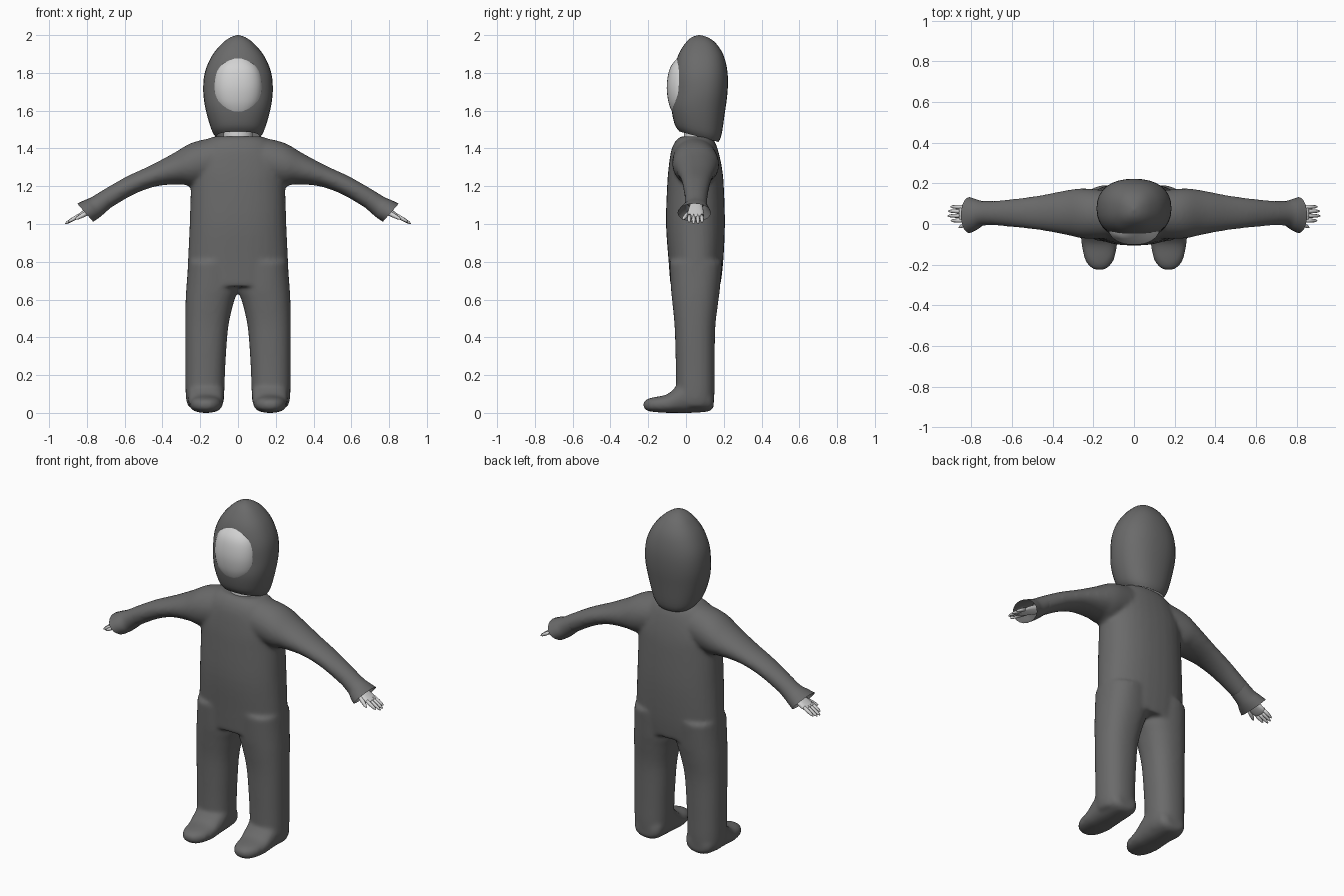
import bpy, bmesh, math
from mathutils import Vector


def material(name, v):
    m = bpy.data.materials.new(name)
    m.diffuse_color = (v, v, v, 1)
    return m


SUIT = material("suit grey", 0.145)
SKIN = material("pale grey skin", 0.65)


def spline(rows, steps):
    """Smoothly interpolate rows of ring parameters."""
    out, n = [], len(rows)
    for i in range(n - 1):
        p = [rows[max(0, min(n - 1, i + k))] for k in (-1, 0, 1, 2)]
        for s in range(steps):
            t = s / steps
            out.append([0.5 * (2 * b + (c - a) * t + (2 * a - 5 * b + 4 * c - d) * t * t
                               + (3 * b - a - 3 * c + d) * t ** 3)
                        for a, b, c, d in zip(*p)])
    return out + [list(rows[-1])]


def loft(bm, rings, power=2.0, segs=32, caps=(True, True), sx=1):
    """Skin rings of (centre, half axis A, half axis B); sx=-1 mirrors."""
    def pw(v):
        return math.copysign(abs(v) ** (2 / power), v)
    rows = []
    for c, a, b in rings:
        row = []
        for i in range(segs):
            t = 2 * math.pi * i / segs
            p = c + a * pw(math.cos(t)) + b * pw(math.sin(t))
            row.append(bm.verts.new((p.x * sx, p.y, p.z)))
        rows.append(row)
    faces = []
    for r, q in zip(rows, rows[1:]):
        for i in range(segs):
            j = (i + 1) % segs
            faces.append(bm.faces.new((r[i], r[j], q[j], q[i])))
    for row, cap in ((rows[0], caps[0]), (rows[-1], caps[1])):
        if cap:
            faces.append(bm.faces.new(row))
    bmesh.ops.recalc_face_normals(bm, faces=faces)


def upright(rows, steps=4, tilt=None):
    """Rows (z, x centre, x half width, y front, y back) to horizontal rings."""
    out = []
    for z, cx, rx, y0, y1 in spline(rows, steps):
        k = tilt(z) if tilt else 0
        ry = max((y1 - y0) / 2, 0.001)
        out.append((Vector((cx, (y0 + y1) / 2, z)), Vector((max(rx, 0.001), 0, 0)),
                    Vector((0, ry, -k * ry))))
    return out


def sideways(rows, steps=4):
    """Rows (top x, top z, bottom x, bottom z, y front, y back) to arm rings."""
    out = []
    for tx, tz, bx, bz, y0, y1 in spline(rows, steps):
        out.append((Vector(((tx + bx) / 2, (y0 + y1) / 2, (tz + bz) / 2)),
                    Vector(((tx - bx) / 2, 0, (tz - bz) / 2)), Vector((0, (y1 - y0) / 2, 0))))
    return out


def finish(name, bm, mat):
    me = bpy.data.meshes.new(name)
    bm.to_mesh(me)
    bm.free()
    for p in me.polygons:
        p.use_smooth = True
    me.materials.append(mat)
    ob = bpy.data.objects.new(name, me)
    bpy.context.collection.objects.link(ob)
    return ob


# one-piece suit: torso, legs, feet and sleeves fused together
bm = bmesh.new()
loft(bm, upright([(0.67, 0, 0.265, -0.082, 0.182), (0.8, 0, 0.265, -0.092, 0.197),
                  (1.0, 0, 0.256, -0.106, 0.206), (1.2, 0, 0.25, -0.1, 0.2),
                  (1.3, 0, 0.25, -0.092, 0.19), (1.39, 0, 0.21, -0.078, 0.17),
                  (1.44, 0, 0.17, -0.055, 0.15), (1.463, 0, 0.13, -0.03, 0.13)]), 2.3)
for s in (1, -1):
    loft(bm, upright([(0.03, 0.175, 0.085, -0.03, 0.135), (0.08, 0.175, 0.101, -0.05, 0.15),
                      (0.25, 0.173, 0.106, -0.054, 0.152), (0.45, 0.166, 0.114, -0.06, 0.155),
                      (0.58, 0.151, 0.127, -0.072, 0.17), (0.66, 0.137, 0.137, -0.08, 0.18),
                      (0.8, 0.134, 0.13, -0.088, 0.192)]), 2.3, sx=s)
    foot = []
    for y, rx, z0, z1 in spline([(0.147, 0.05, 0.03, 0.09), (0.12, 0.085, 0.008, 0.14),
                                 (0.03, 0.097, 0, 0.2), (-0.05, 0.093, 0, 0.14),
                                 (-0.1, 0.088, 0, 0.098), (-0.17, 0.074, 0.005, 0.083),
                                 (-0.208, 0.05, 0.012, 0.072), (-0.226, 0.022, 0.03, 0.056)], 4):
        foot.append((Vector((0.17, y, (z0 + z1) / 2)), Vector((rx, 0, 0)),
                     Vector((0, 0, (z1 - z0) / 2))))
    loft(bm, foot, 2.4, sx=s)
    loft(bm, sideways([(0.1, 1.463, 0.1, 1.22, -0.07, 0.16), (0.24, 1.432, 0.24, 1.2, -0.072, 0.175),
                       (0.35, 1.37, 0.3, 1.21, -0.055, 0.167), (0.47, 1.307, 0.43, 1.2, -0.032, 0.143),
                       (0.6, 1.246, 0.555, 1.155, -0.017, 0.125),
                       (0.74, 1.165, 0.69, 1.075, -0.004, 0.111)]), sx=s)
suit = finish("suit", bm, SUIT)
rm = suit.modifiers.new("fuse", 'REMESH')
rm.mode = 'VOXEL'
rm.voxel_size = 0.011
rm.use_smooth_shade = True
sm = suit.modifiers.new("soften", 'SMOOTH')
sm.factor = 0.5
sm.iterations = 8

# hood, tilted open at the bottom
bm = bmesh.new()
loft(bm, upright([(1.462, 0, 0.115, -0.035, 0.172), (1.5, 0, 0.14, -0.06, 0.188),
                  (1.6, 0, 0.17, -0.077, 0.205), (1.7, 0, 0.184, -0.07, 0.22),
                  (1.8, 0, 0.176, -0.064, 0.22), (1.89, 0, 0.138, -0.043, 0.2),
                  (1.955, 0, 0.085, -0.005, 0.16), (1.988, 0, 0.04, 0.03, 0.115),
                  (2.0, 0, 0.004, 0.066, 0.074)], 4,
                 tilt=lambda z: max(0, 0.27 * (1.7 - z) / 0.24)), 2.3, caps=(False, True))
finish("hood", bm, SUIT)

# face bulging out of the hood
bm = bmesh.new()
loft(bm, upright([(1.575, 0, 0.06, -0.06, 0.06), (1.6, 0, 0.092, -0.077, 0.08),
                  (1.65, 0, 0.122, -0.094, 0.1), (1.72, 0, 0.131, -0.102, 0.1),
                  (1.79, 0, 0.124, -0.095, 0.1), (1.84, 0, 0.1, -0.077, 0.08),
                  (1.885, 0, 0.05, -0.04, 0.05)]), 2.3)
finish("face", bm, SKIN)

# neck
bm = bmesh.new()
loft(bm, upright([(1.4, 0, 0.08, -0.015, 0.12), (1.5, 0, 0.075, -0.01, 0.12),
                  (1.6, 0, 0.075, -0.01, 0.12)], 2))
finish("neck", bm, SKIN)


def finger(bm, a, b, r, sx):
    a, b = Vector(a), Vector(b)
    d = (b - a).normalized()
    u = d.cross(Vector((0, 1, 0))).normalized()
    w = d.cross(u)
    rings = [(a.lerp(b, t), u * r * k, w * r * k)
             for t, k in ((0, 1), (0.5, 0.95), (0.85, 0.7), (1, 0.25))]
    loft(bm, rings, segs=8, sx=sx)


for s, side in ((1, "left"), (-1, "right")):
    # flared open cuff
    bm = bmesh.new()
    loft(bm, sideways([(0.715, 1.179, 0.665, 1.095, -0.006, 0.112),
                       (0.775, 1.142, 0.715, 1.05, -0.008, 0.113),
                       (0.815, 1.125, 0.74, 1.03, -0.028, 0.122),
                       (0.851, 1.108, 0.767, 1.012, -0.045, 0.132)]),
         caps=(False, False), segs=20, sx=s)
    finish(side + "_cuff", bm, SUIT)
    # hand with four fingers and a thumb
    bm = bmesh.new()
    loft(bm, sideways([(0.73, 1.13, 0.7, 1.085, 0.025, 0.085),
                       (0.79, 1.092, 0.77, 1.055, 0.012, 0.092),
                       (0.84, 1.058, 0.825, 1.033, 0.006, 0.096),
                       (0.86, 1.045, 0.85, 1.026, 0.012, 0.09)], 3), 2.5, segs=16, sx=s)
    for y, tip in ((0.016, 0.9), (0.04, 0.915), (0.063, 0.913), (0.085, 0.902)):
        finger(bm, (0.84, 0.05 + (y - 0.05) * 0.95, 1.045),
               (tip, y, 1.045 - (tip - 0.84) * 0.58), 0.0105, s)
    finger(bm, (0.785, 0.02, 1.065), (0.862, -0.018, 1.025), 0.012, s)
    finish(side + "_hand", bm, SKIN)
